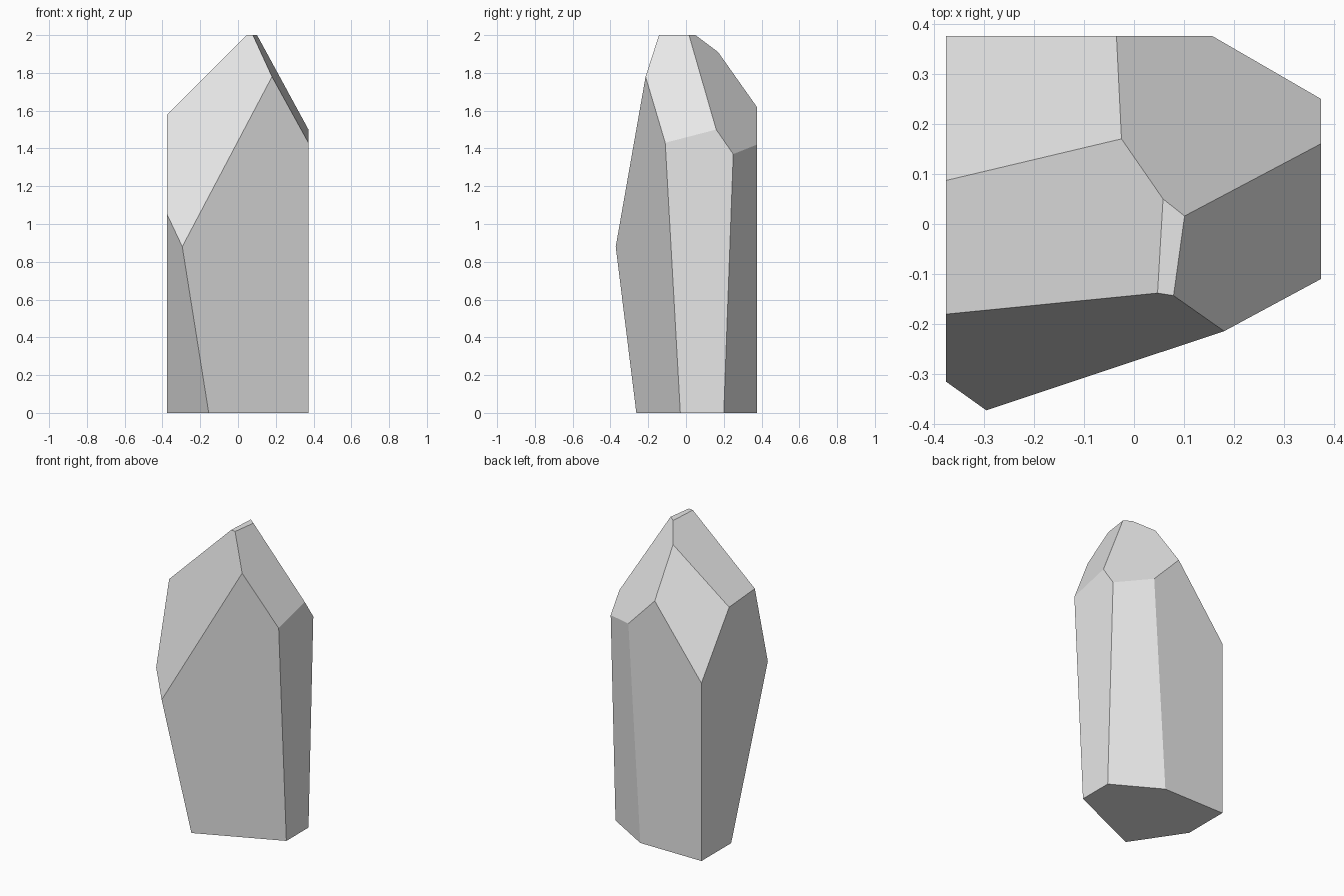
import bpy
import bmesh
import math

default_cube = bpy.data.objects.get("Cube")
if default_cube:
    bpy.data.objects.remove(default_cube, do_unlink=True)


def flat_material(name, colour):
    material = bpy.data.materials.new(name)
    material.use_nodes = True
    material.diffuse_color = colour
    shader = material.node_tree.nodes["Principled BSDF"]
    shader.inputs["Base Color"].default_value = colour
    return material


def faceted_stone(name, corner_rings, material):
    """Wrap the corners in a convex skin and merge coplanar triangles into facets."""
    bm = bmesh.new()
    for ring in corner_rings:
        for corner in ring:
            bm.verts.new(corner)
    bmesh.ops.convex_hull(bm, input=bm.verts[:])
    bmesh.ops.dissolve_limit(bm, angle_limit=math.radians(4),
                             verts=bm.verts[:], edges=bm.edges[:])
    bmesh.ops.recalc_face_normals(bm, faces=bm.faces[:])
    for face in bm.faces:
        face.smooth = False

    mesh = bpy.data.meshes.new(name)
    bm.to_mesh(mesh)
    bm.free()
    mesh.materials.append(material)
    stone = bpy.data.objects.new(name, mesh)
    bpy.context.collection.objects.link(stone)
    return stone


LEFT, RIGHT, BACK = 0.373, -0.375, 0.375  # the flat cut sides

# Foot of the stone
base = [(LEFT, -0.03, 0), (LEFT, 0.2, 0), (0.07, BACK, 0),
        (RIGHT, BACK, 0), (RIGHT, 0.066, 0), (-0.155, -0.263, 0)]

# Where the upright sides meet the sloping facets
shoulder = [(LEFT, -0.11, 1.43), (LEFT, 0.16, 1.5), (LEFT, 0.25, 1.37),
            (0.157, BACK, 1.42), (-0.035, BACK, 1.62), (RIGHT, BACK, 1.17),
            (RIGHT, 0.087, 1.56), (RIGHT, -0.18, 1.58),
            (RIGHT, -0.315, 1.05), (-0.295, -0.372, 0.88)]

# Upper ridge and the small flat tip
peak = [(0.18, -0.214, 1.78), (-0.025, 0.17, 1.91),
        (0.058, 0.05, 2), (0.101, 0.016, 2),
        (0.079, -0.143, 2), (0.047, -0.138, 2)]

stone_grey = flat_material("stone_grey", (0.8, 0.8, 0.8, 1))
faceted_stone("standing_stone", [base, shoulder, peak], stone_grey)
